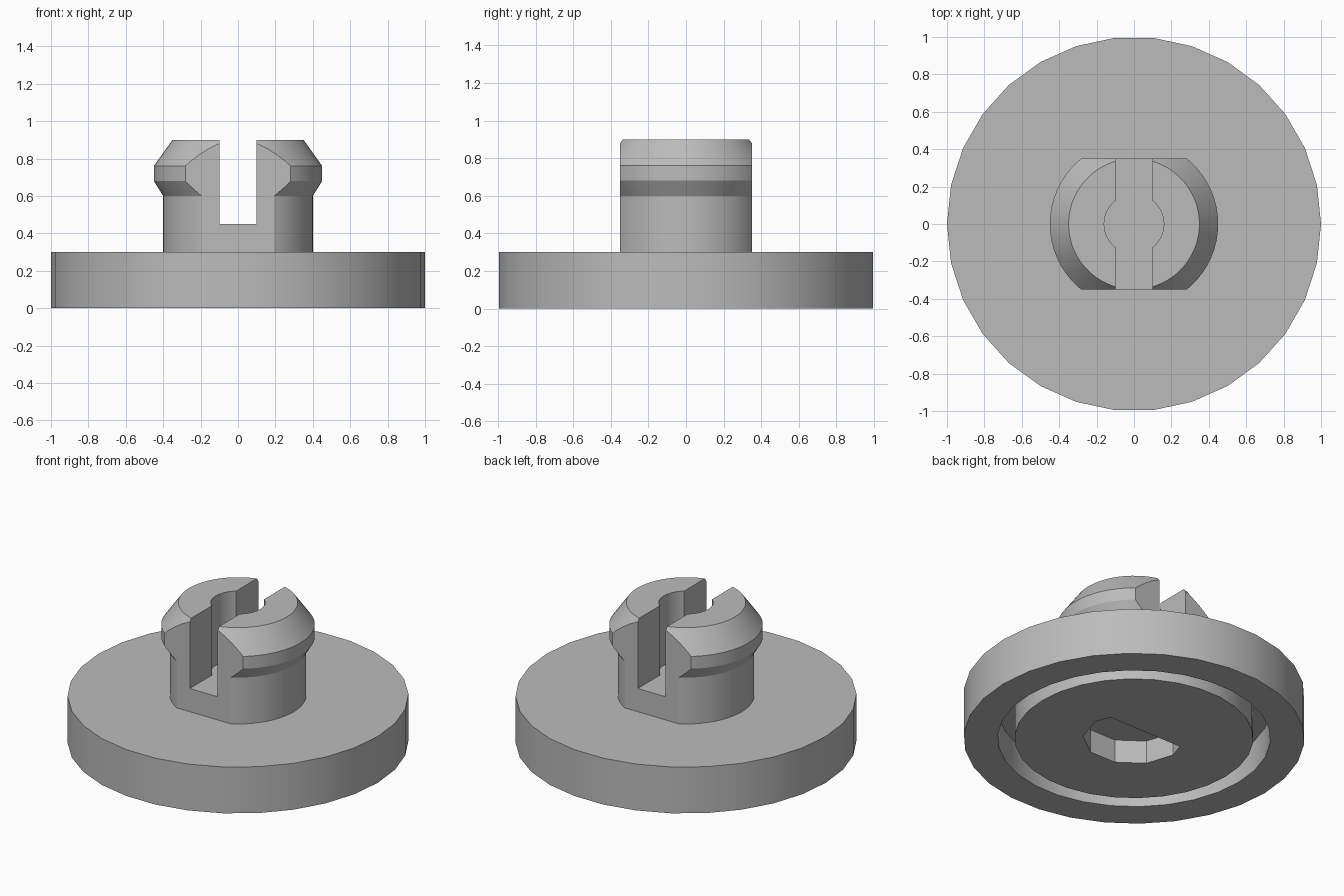
import bpy, bmesh, math

cube = bpy.data.objects.get("Cube")
if cube:
    bpy.data.objects.remove(cube, do_unlink=True)

grey = bpy.data.materials.new("plain grey")
grey.use_nodes = True
colour = (0.5, 0.5, 0.5, 1)
grey.diffuse_color = colour
grey.node_tree.nodes["Principled BSDF"].inputs["Base Color"].default_value = colour


def make_object(name, bm):
    bmesh.ops.recalc_face_normals(bm, faces=bm.faces[:])
    mesh = bpy.data.meshes.new(name)
    bm.to_mesh(mesh)
    bm.free()
    mesh.materials.append(grey)
    obj = bpy.data.objects.new(name, mesh)
    bpy.context.collection.objects.link(obj)
    return obj


def lathe(name, profile, sides):
    """Revolve (radius, height) points that start and end on the axis."""
    bm = bmesh.new()
    verts = [bm.verts.new((r, 0, z)) for r, z in profile]
    edges = [bm.edges.new(pair) for pair in zip(verts, verts[1:])]
    bmesh.ops.spin(bm, geom=verts + edges, cent=(0, 0, 0), axis=(0, 0, 1),
                   angle=math.tau, steps=sides, use_merge=True)
    bmesh.ops.remove_doubles(bm, verts=bm.verts[:], dist=0.0001)
    # Turn the caps into single flat faces
    bmesh.ops.dissolve_limit(bm, angle_limit=0.01, verts=bm.verts[:], edges=bm.edges[:])
    return make_object(name, bm)


def cylinder(name, radius, bottom, top, sides):
    return lathe(name, [(0, bottom), (radius, bottom), (radius, top), (0, top)], sides)


def box(name, low, high):
    bm = bmesh.new()
    bmesh.ops.create_cube(bm, size=1)
    for v in bm.verts:
        v.co = [l + (c + 0.5) * (h - l) for c, l, h in zip(v.co, low, high)]
    return make_object(name, bm)


def cut(target, cutter, operation="DIFFERENCE"):
    mod = target.modifiers.new(cutter.name, "BOOLEAN")
    mod.operation = operation
    mod.solver = "EXACT"
    mod.object = cutter
    bpy.ops.object.select_all(action="DESELECT")
    bpy.context.view_layer.objects.active = target
    target.select_set(True)
    bpy.ops.object.modifier_apply(modifier=mod.name)
    bpy.data.objects.remove(cutter, do_unlink=True)


# Round base with a ring groove underneath
base = lathe("base_disc", [(0, 0), (0.7, 0), (0.7, 0.2), (0.8, 0.2), (0.8, 0),
                           (1, 0), (1, 0.3), (0, 0.3)], 30)

# D-shaped socket in the underside
socket = cylinder("socket_cutter", 0.3, -0.1, 0.15, 10)
cut(socket, box("socket_flat", (-1, -1, -1), (1, 0.1, 1)), "INTERSECT")
cut(base, socket)

# Split clip post with a flared lip
post = lathe("clip_post", [(0, 0.28), (0.4, 0.28), (0.4, 0.6), (0.45, 0.68),
                           (0.45, 0.76), (0.35, 0.9), (0, 0.9)], 60)
cut(post, box("flat_sides", (-1, -0.35, 0), (1, 0.35, 1)), "INTERSECT")
cut(post, box("slot_cutter", (-0.1, -1, 0.45), (0.1, 1, 1)))
cut(post, cylinder("bore_cutter", 0.16, 0.45, 1, 30))

# Smooth round walls, crisp edges
for obj in (base, post):
    bpy.ops.object.select_all(action="DESELECT")
    bpy.context.view_layer.objects.active = obj
    obj.select_set(True)
    bpy.ops.object.shade_smooth_by_angle(angle=math.radians(25))
